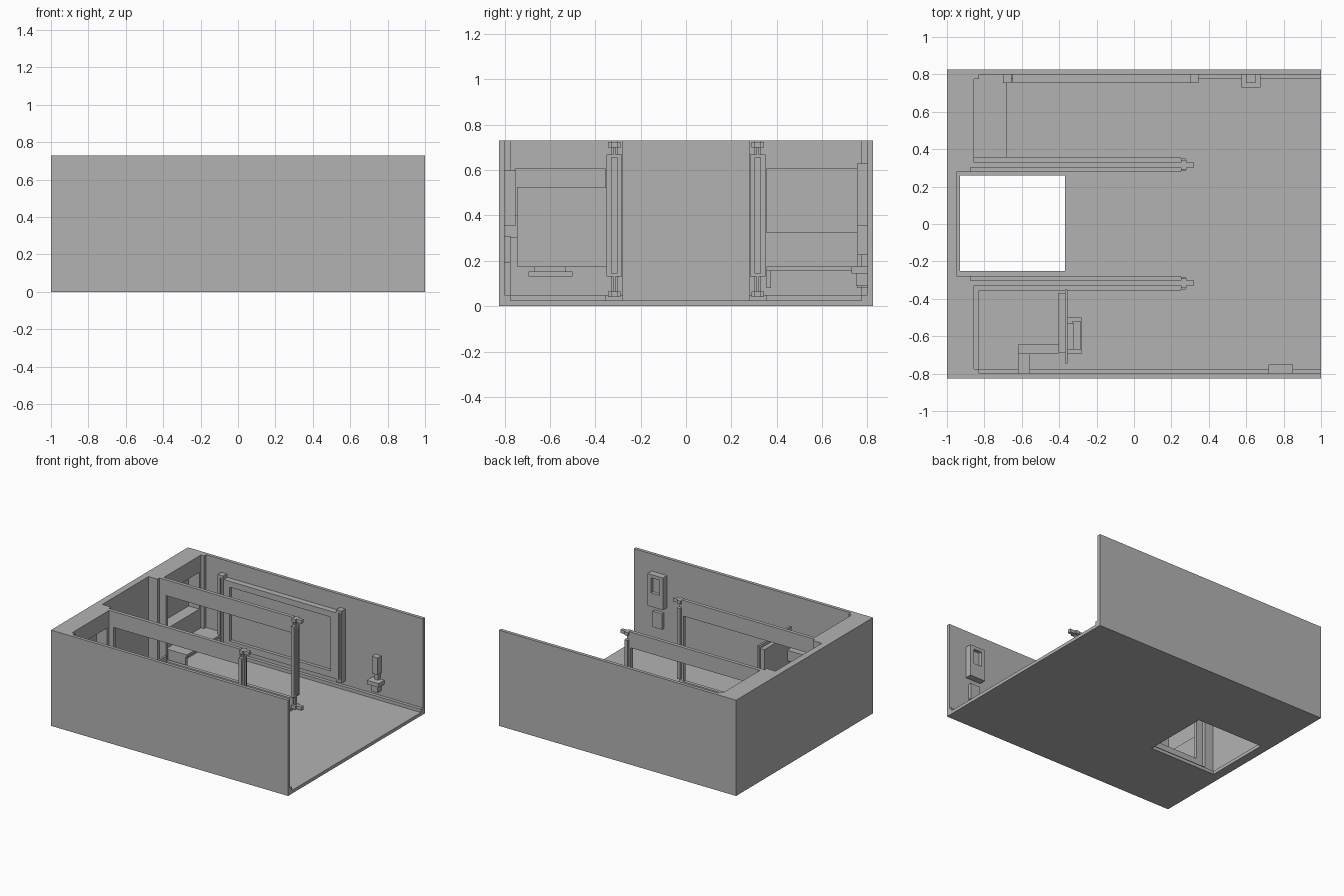
import bpy
import bmesh

old = bpy.data.objects.get("Cube")
if old:
    bpy.data.objects.remove(old, do_unlink=True)

grey = bpy.data.materials.new("plain grey")
grey.use_nodes = True
grey.diffuse_color = (0.45, 0.45, 0.45, 1)
grey.node_tree.nodes["Principled BSDF"].inputs["Base Color"].default_value = (0.45, 0.45, 0.45, 1)


def box(name, x, y, z):
    """Box spanning the given (low, high) ranges."""
    bm = bmesh.new()
    bmesh.ops.create_cube(bm, size=1)
    for v in bm.verts:
        v.co = [r[0] if c < 0 else r[1] for c, r in zip(v.co, (x, y, z))]
    mesh = bpy.data.meshes.new(name)
    bm.to_mesh(mesh)
    bm.free()
    mesh.materials.append(grey)
    obj = bpy.data.objects.new(name, mesh)
    bpy.context.collection.objects.link(obj)
    return obj


def cut(obj, x, y, z):
    """Cut a box-shaped opening out of an object."""
    cutter = box(obj.name + "_cutter", x, y, z)
    cutter.hide_render = True
    cutter.hide_viewport = True
    cutter.display_type = "WIRE"
    mod = obj.modifiers.new("opening", "BOOLEAN")
    mod.operation = "DIFFERENCE"
    mod.solver = "EXACT"
    mod.object = cutter


def span(s, a, b):
    """Range mirrored to the side s (-1 front, 1 back)."""
    return tuple(sorted((s * a, s * b)))


TOP, FLOOR, SKIRT = 0.73, 0.025, 0.05

# Floor with its hatch opening
floor = box("floor", (-1, 1), (-0.825, 0.825), (0, FLOOR))
cut(floor, (-0.93, -0.37), (-0.25, 0.26), (-0.1, 0.1))

# Outer end wall
box("end_wall", (-1, -0.95), (-0.825, 0.825), (FLOOR, TOP))

for s, side in ((-1, "front"), (1, "back")):
    # Side wall, skirting and corner pillar
    box(side + "_wall", (-0.95, 1), span(s, 0.8, 0.825), (FLOOR, TOP))
    box(side + "_wall_skirting", (-0.83, 1), span(s, 0.775, 0.8), (FLOOR, SKIRT))
    box(side + "_corner_pillar", (-0.855, -0.83), span(s, 0.775, 0.8), (FLOOR, TOP))

    # Thick end of each side bay with a niche
    bay = box(side + "_bay_wall", (-0.95, -0.855), span(s, 0.33, 0.8), (FLOOR, TOP))
    cut(bay, (-0.945, -0.8), span(s, 0.355, 0.755), (0.325, 0.605))
    box(side + "_bay_jamb", (-0.95, -0.875), span(s, 0.278, 0.33), (FLOOR, TOP))
    box(side + "_bay_skirting", (-0.855, -0.83), span(s, 0.33, 0.775), (FLOOR, SKIRT))

    # Thin partition with a long window
    wall = box(side + "_partition", (-0.875, 0.25), span(s, 0.303, 0.33), (FLOOR, TOP))
    cut(wall, (-0.82, 0.235), span(s, 0.2, 0.4), (0.11, 0.61))
    for a, b, where in ((0.278, 0.303, "inner"), (0.33, 0.355, "outer")):
        box(f"{side}_{where}_partition_skirting", (-0.875, 0.25), span(s, a, b), (FLOOR, SKIRT))

    # End post held by clips above and below
    box(side + "_post", (0.25, 0.275), span(s, 0.283, 0.35), (0.13, 0.67))
    box(side + "_post_spine", (0.275, 0.285), span(s, 0.303, 0.33), (0.145, 0.655))
    for z, where in ((0.04, "lower"), (0.7, "upper")):
        box(f"{side}_{where}_clip", (0.25, 0.28), span(s, 0.29, 0.343), (z, z + 0.025))
        box(f"{side}_{where}_knob", (0.28, 0.322), span(s, 0.303, 0.33), (z, z + 0.025))
    box(side + "_lower_pin", (0.255, 0.27), span(s, 0.31, 0.323), (0.06, 0.13))
    box(side + "_upper_pin", (0.255, 0.27), span(s, 0.31, 0.323), (0.67, 0.7))

# Bench in the back bay on two brackets
box("bench", (-0.855, -0.68), (0.355, 0.8), (0.155, 0.175))
for y in (0.355, 0.755):
    box("bench_bracket", (-0.855, -0.69), (y, y + 0.02), (0.08, 0.155))

# Framed board on the back wall between two uprights
board = box("wall_board", (-0.65, 0.3), (0.755, 0.8), (0.1, 0.605))
cut(board, (-0.6, 0.25), (0.7, 0.78), (0.15, 0.56))
for x in (-0.7, 0.3):
    upright = box("board_upright", (x, x + 0.045), (0.755, 0.8), (0.08, 0.63))
    cut(upright, (x + 0.02, x + 0.03), (0.7, 0.775), (0.1, 0.61))

# Dispenser with a drip tray on the back wall
box("dispenser_column", (0.6, 0.65), (0.755, 0.8), (0.225, 0.355))
box("dispenser_back", (0.61, 0.64), (0.775, 0.8), (0.08, 0.225))
box("drip_tray", (0.575, 0.675), (0.73, 0.8), (0.145, 0.175))
box("drip_tray_support", (0.6, 0.65), (0.75, 0.8), (0.09, 0.145))

# Control box and small plate on the front wall
control = box("control_box", (0.72, 0.85), (-0.8, -0.75), (0.355, 0.6))
cut(control, (0.75, 0.82), (-0.775, -0.7), (0.46, 0.575))
box("control_plate", (0.745, 0.825), (-0.8, -0.775), (0.19, 0.31))

# Screen on a bracket arm in the front bay
box("screen", (-0.37, -0.355), (-0.745, -0.35), (0.175, 0.525))
box("screen_back", (-0.403, -0.37), (-0.69, -0.37), (0.2, 0.5))
box("arm_wall_part", (-0.62, -0.555), (-0.8, -0.692), (0.3, 0.4))
box("arm_reach", (-0.62, -0.403), (-0.692, -0.645), (0.31, 0.39))

# Tray below the screen
box("tray_neck", (-0.355, -0.32), (-0.67, -0.53), (0.15, 0.175))
tray = box("screen_tray", (-0.37, -0.28), (-0.695, -0.5), (0.13, 0.152))
cut(tray, (-0.33, -0.287), (-0.67, -0.52), (0.142, 0.2))
